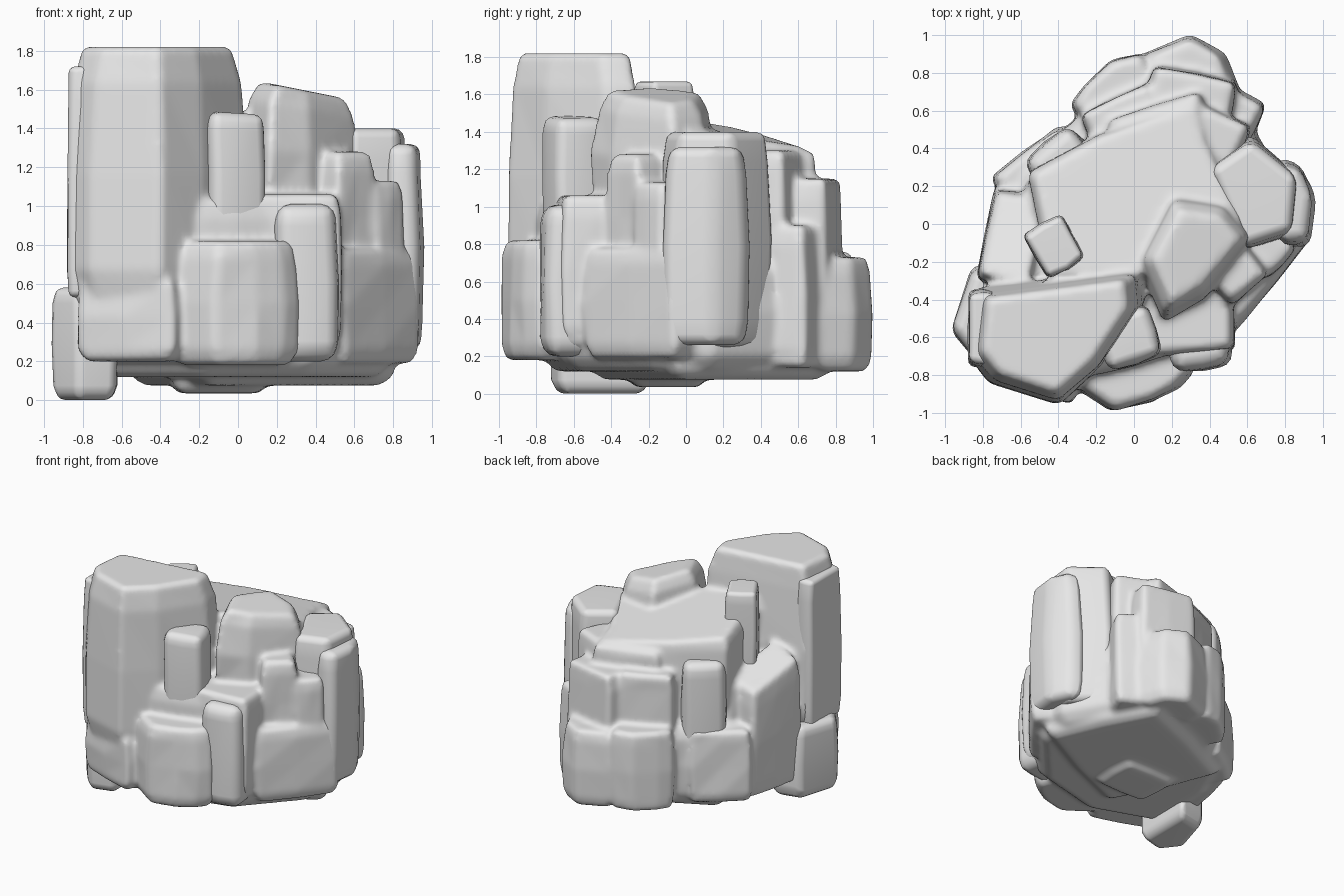
import bpy
import bmesh
import math
import random
from mathutils import Vector

random.seed(4)

default_cube = bpy.data.objects.get("Cube")
if default_cube:
    bpy.data.objects.remove(default_cube, do_unlink=True)

# One plain stone colour
stone = bpy.data.materials.new("stone_grey")
stone.use_nodes = True
stone_colour = (.8, .8, .8, 1)
stone.diffuse_color = stone_colour
for node in stone.node_tree.nodes:
    if node.type == 'BSDF_PRINCIPLED':
        node.inputs["Base Color"].default_value = stone_colour
        node.inputs["Roughness"].default_value = .8


def box(cx, cy, width, depth, turn=0):
    """Turned rectangular plan with slightly bulging sides."""
    angle = math.radians(turn)
    across = Vector((math.cos(angle), math.sin(angle))) * width / 2
    along = Vector((-math.sin(angle), math.cos(angle))) * depth / 2
    bulge = 1.05
    signs = [(-1, -1), (0, -bulge), (1, -1), (bulge, 0),
             (1, 1), (0, bulge), (-1, 1), (-bulge, 0)]
    return [Vector((cx, cy)) + across * u + along * v for u, v in signs]


def add_block(bm, plan, low, high, slope=(0, 0), crown=.9, foot=.9, rough=.008):
    """Closed block of stacked rings over a plan outline; crown and foot taper it."""
    plan = [Vector(point) for point in plan]
    centre = sum(plan, Vector((0, 0))) / len(plan)
    shoulder = (1 + crown) / 2 + .02
    profile = [(0, foot), (.13, .98), (.5, 1), (.86, shoulder), (1, crown)]
    rings = []
    for fraction, factor in profile:
        ring = []
        for point in plan:
            offset = (point - centre) * factor
            tilt = fraction * offset.dot(Vector(slope))
            x = centre.x + offset.x + random.uniform(-rough, rough)
            y = centre.y + offset.y + random.uniform(-rough, rough)
            z = low + (high - low) * fraction + tilt
            ring.append(bm.verts.new((x, y, z)))
        rings.append(ring)
    count = len(plan)
    for lower, upper in zip(rings, rings[1:]):
        for i in range(count):
            j = (i + 1) % count
            bm.faces.new((lower[i], lower[j], upper[j], upper[i]))
    bm.faces.new(list(reversed(rings[0])))
    bm.faces.new(rings[-1])


def finish(name, bm, soft):
    """Turn the gathered blocks into an object with worn edges."""
    bmesh.ops.recalc_face_normals(bm, faces=bm.faces)
    for face in bm.faces:
        face.smooth = True
    mesh = bpy.data.meshes.new(name)
    bm.to_mesh(mesh)
    bm.free()
    mesh.materials.append(stone)
    obj = bpy.data.objects.new(name, mesh)
    bpy.context.collection.objects.link(obj)
    bevel = obj.modifiers.new("worn_edges", 'BEVEL')
    bevel.width = soft
    bevel.segments = 3
    bevel.limit_method = 'ANGLE'
    bevel.angle_limit = math.radians(24)
    return obj


def loose_block(name, plan, low, high, soft=.05, **shape):
    """Single block that keeps a crisp seam against the body."""
    bm = bmesh.new()
    add_block(bm, plan, low, high, **shape)
    obj = finish(name, bm, soft)
    obj.modifiers.new("soft_shading", 'WEIGHTED_NORMAL')


body = bmesh.new()

# Inner masses that the outer blocks lean on
add_block(body, [(-.75, -.6), (-.2, -.8), (.4, -.65), (.8, -.2), (.85, .15),
                 (.55, .66), (.25, .86), (-.25, .62), (-.62, .3), (-.76, 0)],
          low=.12, high=.75, foot=.88)
add_block(body, [(-.68, -.3), (0, -.5), (.5, -.35), (.7, .1),
                 (.5, .58), (-.18, .52), (-.58, .22)], low=.5, high=1.08)
add_block(body, box(.12, .14, 1.1, .95, turn=25), low=.075, high=.4, foot=.88)
add_block(body, box(-.1, -.1, .48, .4), low=.035, high=.4, foot=.85)

# Tall pillar at the front right corner
add_block(body, [(-.84, -.35), (.03, -.24), (.06, -.41), (-.18, -.76),
                 (-.4, -.96), (-.77, -.84), (-.88, -.7)],
          low=.5, high=1.82, crown=.82)

# Upper terrace falling to the back, with its domed front end
add_block(body, [(-.57, .28), (-.2, .47), (.34, .67), (.4, .45), (.6, 0),
                 (.3, -.25), (0, -.3), (-.45, -.3)],
          low=.8, high=1.42, slope=(-.05, -.18), crown=.94)
add_block(body, [(.02, -.2), (.15, -.52), (.38, -.4), (.65, -.06),
                 (.5, .12), (.2, .15)],
          low=.95, high=1.6, slope=(-.2, 0), crown=.72)

# Left flank
add_block(body, box(.61, -.19, .64, .36, turn=51), low=.19, high=.78, crown=.86)
add_block(body, box(.7, -.12, .24, .26, turn=45), low=.5, high=1.13, crown=.85)
add_block(body, box(.53, -.25, .27, .26, turn=40), low=.6, high=1.28, crown=.85)

# Front steps
add_block(body, box(.25, -.5, .54, .38, turn=5), low=.25, high=1.06)
add_block(body, box(-.05, -.59, .46, .34, turn=15), low=.3, high=1.04, crown=.82)
add_block(body, [(-.36, -.84), (-.12, -1), (.1, -.94), (.24, -.87), (.33, -.77),
                 (.2, -.5), (-.3, -.55)],
          low=.18, high=.82, crown=.84, foot=.84)
add_block(body, box(-.53, -.72, .54, .32, turn=-20), low=.2, high=.66,
          crown=.86, foot=.86)

# Right flank
add_block(body, box(-.64, -.08, .3, .5, turn=-12), low=.15, high=1.1,
          slope=(.2, -.4), crown=.86)
add_block(body, box(-.49, .27, .46, .28, turn=38), low=.14, high=.72)

# Back steps
add_block(body, box(.14, .51, .52, .24, turn=18), low=.8, high=1.3, crown=.92)
add_block(body, box(-.05, .56, .42, .24, turn=25), low=.3, high=1.16)
add_block(body, [(-.34, .63), (-.27, .73), (-.12, .87), (.05, .9),
                 (.15, .7), (-.2, .45)], low=.13, high=.76)
add_block(body, box(.3, .66, .46, .28, turn=-12), low=.3, high=1.15)
add_block(body, [(.03, .68), (.04, .9), (.3, 1), (.48, .9), (.57, .68)],
          low=.12, high=.73, crown=.82, foot=.82)
add_block(body, box(.5, .56, .3, .3, turn=-25), low=.14, high=.9)
add_block(body, box(.44, .46, .28, .26, turn=-25), low=.6, high=1.3)

# Fuse the body blocks and wear their joints down
rock_body = finish("rock_body", body, soft=.03)
fuse = rock_body.modifiers.new("fuse_blocks", 'REMESH')
fuse.mode = 'VOXEL'
fuse.voxel_size = .02
fuse.use_smooth_shade = True
wear = rock_body.modifiers.new("wear_joints", 'SMOOTH')
wear.factor = .5
wear.iterations = 6

# Loose blocks leaning on the body
loose_block("pillar_side_slab", box(-.8, -.55, .15, .4), low=.53, high=1.72)
loose_block("pillar_foot", [(-.97, -.56), (-.86, -.23), (-.62, -.18),
                            (-.62, -.68), (-.83, -.74)],
            low=0, high=.58, soft=.07, foot=.84, crown=.86)
loose_block("standing_block", box(-.42, -.12, .23, .27, turn=30),
            low=1, high=1.67, soft=.03)
loose_block("front_perched_block", box(-.03, -.6, .3, .28, turn=18),
            low=.85, high=1.48, slope=(-.06, 0))
loose_block("front_column", box(.34, -.61, .32, .32, turn=8),
            low=.2, high=1.01, soft=.07)
loose_block("left_pillar", [(.38, .3), (.62, .47), (.88, .25),
                            (.85, -.06), (.57, -.14)],
            low=.25, high=1.4)
loose_block("left_outer_slab", [(.76, -.12), (.93, -.12), (.96, .15),
                                (.87, .33), (.74, .34)],
            low=.26, high=1.32, soft=.06, crown=.84)
loose_block("right_back_column", box(-.4, .34, .32, .22, turn=38),
            low=.4, high=1.25, soft=.06)
